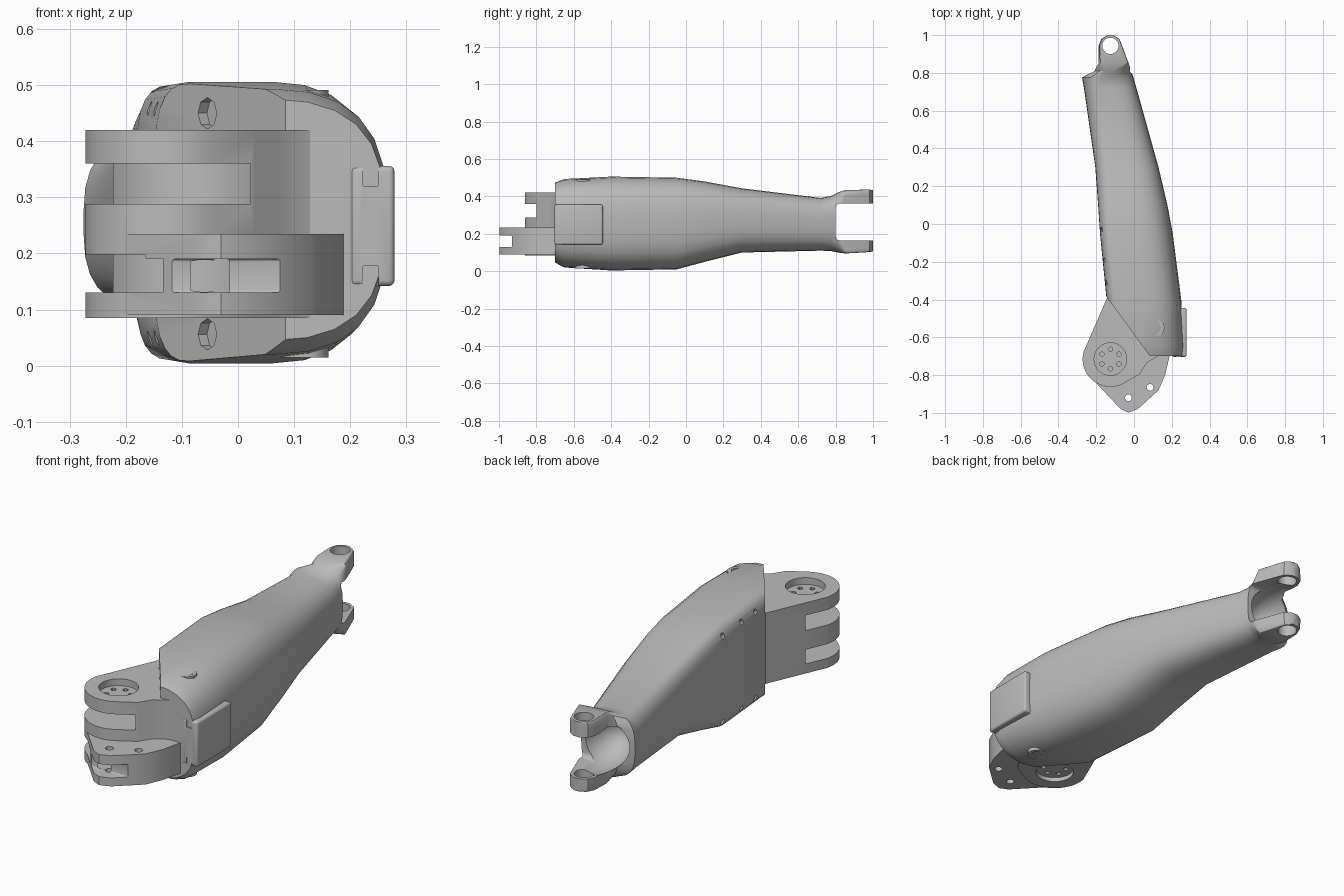
import bpy, bmesh, math
from mathutils import Matrix, Vector

if "Cube" in bpy.data.objects:
    bpy.data.objects.remove(bpy.data.objects["Cube"])

GREY = (0.5, 0.5, 0.5, 1)
metal = bpy.data.materials.new("plain grey")
metal.use_nodes = True
metal.diffuse_color = GREY
metal.node_tree.nodes["Principled BSDF"].inputs["Base Color"].default_value = GREY

MIDDLE = .253
PIVOT = Vector((-.125, -.715))
FORK_EYE = Vector((-.125, .943))
BOLT = Vector((.118, -.55))
SLANT = Vector((-.807, -.591, 0))


def make(name, bm):
    bmesh.ops.recalc_face_normals(bm, faces=bm.faces)
    mesh = bpy.data.meshes.new(name)
    bm.to_mesh(mesh)
    bm.free()
    mesh.materials.append(metal)
    obj = bpy.data.objects.new(name, mesh)
    bpy.context.collection.objects.link(obj)
    return obj


def select(obj):
    bpy.ops.object.select_all(action="DESELECT")
    obj.select_set(True)
    bpy.context.view_layer.objects.active = obj


def combine(obj, tools, operation="DIFFERENCE"):
    select(obj)
    for tool in tools:
        modifier = obj.modifiers.new("combine", "BOOLEAN")
        modifier.operation, modifier.solver, modifier.object = operation, "EXACT", tool
        bpy.ops.object.modifier_apply(modifier=modifier.name)
        bpy.data.objects.remove(tool)


def circle(centre, radius, start=0, sweep=math.tau, count=40):
    angles = [start + sweep * i / count for i in range(count)]
    return [centre + radius * Vector((math.cos(a), math.sin(a))) for a in angles]


def prism(name, outline, low, high):
    bm = bmesh.new()
    face = bm.faces.new([bm.verts.new((x, y, low)) for x, y in outline])
    top = bmesh.ops.extrude_face_region(bm, geom=[face])["geom"]
    verts = [v for v in top if isinstance(v, bmesh.types.BMVert)]
    bmesh.ops.translate(bm, vec=Vector((0, 0, high - low)), verts=verts)
    return make(name, bm)


def disc(centre, radius, low, high, count=40):
    return prism("cutter", circle(centre, radius, count=count), low, high)


def rod(centre, axis, radius, sides):
    bm = bmesh.new()
    spin = Vector(axis).to_track_quat("Z", "Y").to_matrix().to_4x4()
    bmesh.ops.create_cone(bm, cap_ends=True, segments=sides, radius1=radius, radius2=radius,
                          depth=.04, matrix=Matrix.Translation(centre) @ spin)
    return make("cutter", bm)


def box(name, low, high, bevel):
    bm = bmesh.new()
    bmesh.ops.create_cube(bm, size=1)
    for v in bm.verts:
        v.co = [(a + b) / 2 + c * (b - a) for a, b, c in zip(low, high, v.co)]
    bmesh.ops.bevel(bm, geom=bm.edges[:], offset=bevel, segments=3, affect="EDGES", profile=.5)
    return make(name, bm)


def section(y, left, right, low, high):
    """Closed ring: a rectangle with curved corners, crisp at the prongs."""
    size = Vector((right - left, high - low))
    prong = y > .82
    left_soft = .08 if prong else .15 + .28 * max(0, y)
    right_x, right_z = (.08, .08) if prong else (.48, .42)
    left_z = min(.42, left_soft + .06)
    corners = [(left, low, left_soft, left_z), (left, high, left_soft, -left_z),
               (right, high, -right_x, -right_z), (right, low, -right_x, right_z)]
    ring = []
    for index, (x, z, along, up) in enumerate(corners):
        corner = Vector((x, z))
        ends = [corner + Vector((along * size.x, 0)), corner + Vector((0, up * size.y))]
        # Keep the corners running in one direction around the ring
        a, b = ends if index % 2 == 0 else ends[::-1]
        if index > 1:
            pass_through = (a, b)
        else:
            pass_through = (a, b)
        a, b = pass_through
        for i in range(7):
            t = i / 6
            p = a.lerp(corner, t).lerp(corner.lerp(b, t), t)
            ring.append((p.x, y, p.y))
    return ring


# Main shell: y, left, right, low and high of each station
stations = [
    (-.7, -.15, .26, .045, .475),
    (-.65, -.15, .265, .02, .493),
    (-.4, -.145, .25, .004, .506),
    (-.05, -.18, .205, .01, .5),
    (.1, -.19, .177, .05, .48),
    (.3, -.205, .13, .1, .443),
    (.72, -.265, .013, .11, .392),
    (.775, -.275, -.003, .108, .402),
    (.81, -.215, -.014, .1, .42),
    (.85, -.187, -.028, .095, .434),
    (.945, -.187, -.063, .1, .436),
    (.98, -.173, -.077, .103, .436),
    (1, -.14, -.11, .105, .435),
]
bm = bmesh.new()
rings = [[bm.verts.new(p) for p in section(*s)] for s in stations]
for one, two in zip(rings, rings[1:]):
    for i in range(len(one)):
        bm.faces.new((one[i - 1], one[i], two[i], two[i - 1]))
bm.faces.new(rings[0])
bm.faces.new(rings[-1])
# Slanted shoulder behind the hinge
cut = bmesh.ops.bisect_plane(bm, geom=bm.verts[:] + bm.edges[:] + bm.faces[:],
                             plane_co=(-.135, -.4, 0), plane_no=SLANT, clear_outer=True)
bmesh.ops.holes_fill(bm, edges=[e for e in cut["geom_cut"] if isinstance(e, bmesh.types.BMEdge)])
shell = make("arm_shell", bm)

# Fork opening, bowl-shaped socket and prong eyes
bm = bmesh.new()
bmesh.ops.create_uvsphere(bm, u_segments=32, v_segments=20, radius=.115,
                          matrix=Matrix.Translation((-.145, .84, .262)) @ Matrix.Diagonal((1, 1.7, 1, 1)))
cuts = [make("cutter", bm), box("cutter", (-.4, .8, .165), (.2, 1.2, .362), .02),
        disc(FORK_EYE, .043, 0, 1)]
# Shoulder pockets and side screw holes
for side in (-1, 1):
    cuts.append(rod((-.055, -.51, MIDDLE + side * .197), SLANT, .028, 8))
    for y in (-.03, -.19, -.31):
        cuts.append(rod((-.169 - y * .09, y, MIDDLE + side * .2), (1, 0, -side), .012, 12))
combine(shell, cuts)

# Hinge knuckle: rounded teardrop block
outline = circle(PIVOT, .147, math.radians(165), math.radians(144), 24)
outline += [(.03, -.795), (.07, -.733), (.13, -.699), (-.05, -.36), (-.142, -.39)]
knuckle = prism("hinge_knuckle", outline, .085, .42)

# Lower mounting bracket reaching forward
flange = [(-.24, -.8), (-.07, -.98), (-.03, -.998), (.02, -.98), (.13, -.88),
          (.165, -.8), (.188, -.7), (.188, -.6), (-.1, -.6)]
combine(knuckle, [prism("bracket", flange, .09, .235)], "UNION")

# Slots between the plates and bracket bolt holes
cuts = [disc(PIVOT, .17, .288, .36), disc(PIVOT, .17, .13, .198),
        disc((-.06, -.78) and Vector((-.06, -.78)), .152, .13, .191),
        box("cutter", (-.4, -1.1, .13), (.4, -.93, .19), .005)]
cuts += [disc(Vector(hole), .018, 0, .25, 16) for hole in ((-.03, -.92), (.085, -.865))]
# Bearing recesses with a bolt circle
for low, high, deep in ((.388, .5, .37), (0, .105, .12)):
    cuts.append(disc(PIVOT, .086, low, high))
    cuts += [disc(spot, .012, min(low, deep), max(high, deep), 10)
             for spot in circle(PIVOT, .052, math.pi / 6, count=6)]
combine(knuckle, cuts)

# Side pad with two screw pockets at the front
pad = box("side_pad", (.2, -.703, .142), (.279, -.445, .356), .01)
combine(pad, [box("cutter", (.222, -.75, z - .018), (.25, -.69, z + .018), .002) for z in (.16, .338)])
parts = [shell, knuckle, pad]

# Screw bosses above and below the shoulder
for name, side in (("upper_boss", 1), ("lower_boss", -1)):
    low, high = sorted((MIDDLE + side * .15, MIDDLE + side * .238))
    boss = prism(name, circle(BOLT, .043, count=24), low, high)
    low, high = sorted((MIDDLE + side * .218, MIDDLE + side * .3))
    combine(boss, [disc(BOLT, .028, low, high, 6)])
    parts.append(boss)

for obj in parts:
    select(obj)
    bpy.ops.object.shade_smooth_by_angle(angle=math.radians(32))
